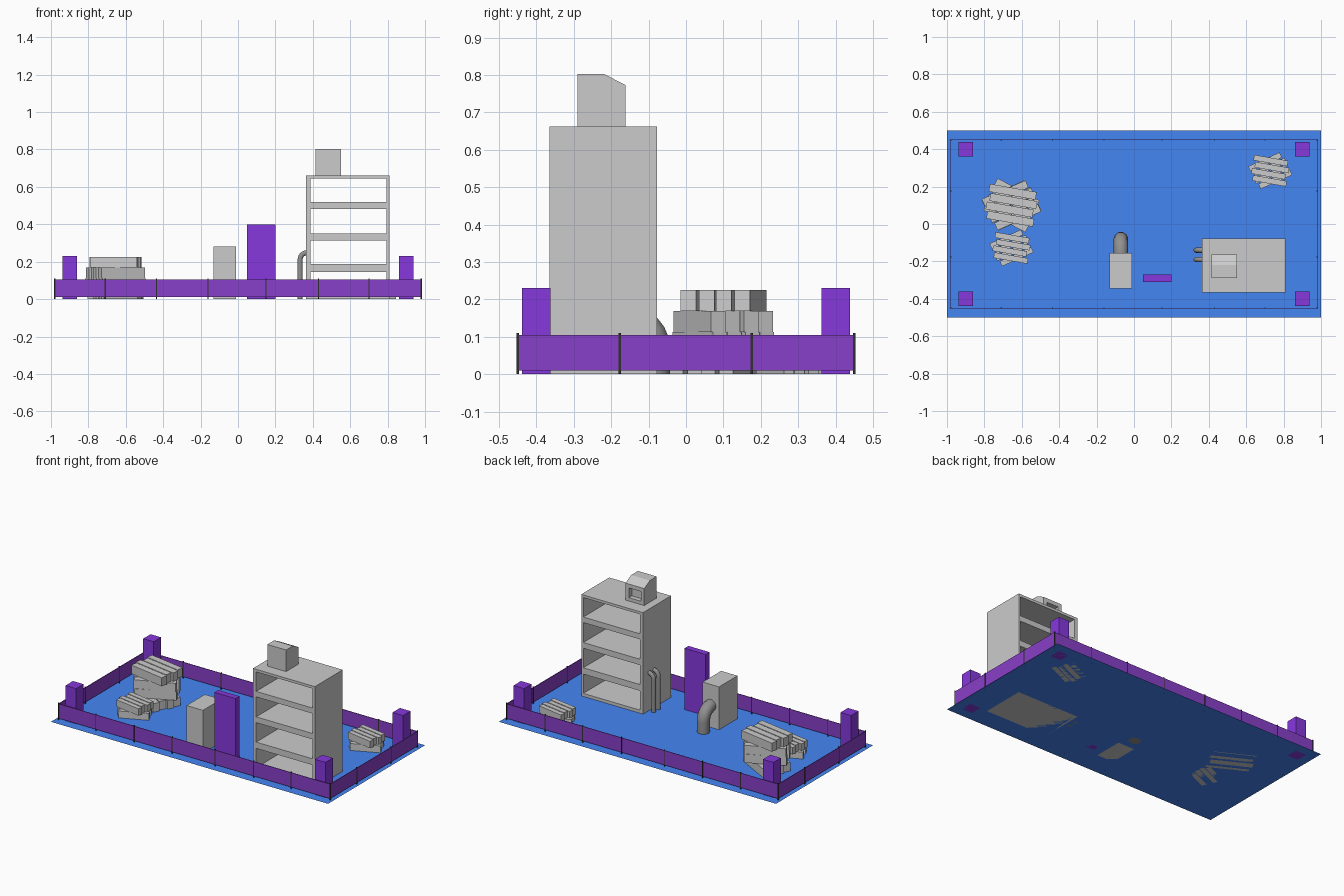
import bpy, bmesh, math
from mathutils import Matrix

if "Cube" in bpy.data.objects:
    bpy.data.objects.remove(bpy.data.objects["Cube"])


def material(name, r, g, b):
    m = bpy.data.materials.new(name)
    m.diffuse_color = (r, g, b, 1)
    m.use_nodes = True
    m.node_tree.nodes["Principled BSDF"].inputs["Base Color"].default_value = m.diffuse_color
    return m


BLUE = material("ground_blue", 0.06, 0.24, 0.9)
PURPLE = material("post_purple", 0.24, 0.04, 0.72)
FENCE = material("fence_purple", 0.25, 0.05, 0.58)
BLACK = material("black", 0.03, 0.03, 0.03)
DARK = material("dark_grey", 0.28, 0.28, 0.28)


def finish(name, bm, mat=None):
    me = bpy.data.meshes.new(name)
    bmesh.ops.recalc_face_normals(bm, faces=bm.faces)
    bm.to_mesh(me)
    bm.free()
    ob = bpy.data.objects.new(name, me)
    bpy.context.collection.objects.link(ob)
    if mat:
        me.materials.append(mat)
    return ob


def add_box(bm, x0, x1, y0, y1, z0, z1, spin=None):
    """Box from its limits, optionally transformed afterwards."""
    m = Matrix.Translation(((x0 + x1) / 2, (y0 + y1) / 2, (z0 + z1) / 2))
    m = m @ Matrix.Diagonal((x1 - x0, y1 - y0, z1 - z0, 1))
    bmesh.ops.create_cube(bm, size=1, matrix=spin @ m if spin else m)


def boxes(name, limits, mat=None):
    bm = bmesh.new()
    for lim in limits:
        add_box(bm, *lim)
    return finish(name, bm, mat)


def pipe(name, points, radius, mat, sides_res=3):
    """Round tube along a path."""
    cu = bpy.data.curves.new(name, 'CURVE')
    cu.dimensions = '3D'
    cu.bevel_depth = radius
    cu.bevel_resolution = sides_res
    cu.use_fill_caps = True
    sp = cu.splines.new('POLY')
    sp.points.add(len(points) - 1)
    for p, co in zip(sp.points, points):
        p.co = (*co, 1)
    ob = bpy.data.objects.new(name, cu)
    bpy.context.collection.objects.link(ob)
    bpy.ops.object.select_all(action='DESELECT')
    ob.select_set(True)
    bpy.context.view_layer.objects.active = ob
    bpy.ops.object.convert(target='MESH')
    ob = bpy.context.object
    ob.data.materials.clear()
    ob.data.materials.append(mat)
    bpy.ops.object.shade_smooth_by_angle(angle=math.radians(50))


def elbow(r, steps=6):
    """Quarter bend: (outward, up) offsets from the bend centre, top to side."""
    angles = [math.pi / 2 * (1 - i / steps) for i in range(steps + 1)]
    return [(r * math.cos(a), r * math.sin(a)) for a in angles]


def plank_stack(name, cx, cy, half_len, half_wid, count, height, angles):
    """Layers of parallel planks, each layer turned by its own angle."""
    bm = bmesh.new()
    pitch = 2 * half_wid / count
    for k, deg in enumerate(angles):
        spin = Matrix.Translation((cx, cy, k * height)) @ Matrix.Rotation(math.radians(deg), 4, 'Z')
        for i in range(count):
            y = -half_wid + i * pitch
            shift = 0.006 * (-1) ** i
            add_box(bm, -half_len + shift, half_len + shift,
                    y + 0.003, y + pitch - 0.003, 0, height, spin)
    finish(name, bm)


# ground sheet
bm = bmesh.new()
bmesh.ops.create_grid(bm, x_segments=1, y_segments=1, size=1, matrix=Matrix.Diagonal((1, 0.5, 1, 1)))
finish("ground", bm, BLUE)

# perimeter fence panels and thin uprights
FX, FY, T = 0.98, 0.45, 0.002
for s, tag in ((-1, "a"), (1, "b")):
    boxes("fence_long_" + tag, [(-FX, FX, s * FY - T, s * FY + T, 0.01, 0.105)], FENCE)
    boxes("fence_short_" + tag, [(s * FX - T, s * FX + T, -FY, FY, 0.01, 0.105)], FENCE)
spots = [(x, s * FY) for x in (-0.98, -0.71, -0.435, -0.16, 0.15, 0.43, 0.70, 0.98) for s in (-1, 1)]
spots += [(s * FX, y) for y in (-0.177, 0.176) for s in (-1, 1)]
boxes("fence_uprights", [(x - 0.003, x + 0.003, y - 0.003, y + 0.003, 0, 0.11) for x, y in spots], BLACK)

# corner posts and sign slab
boxes("corner_posts", [(sx * 0.9 - 0.038, sx * 0.9 + 0.038, sy * 0.4 - 0.038, sy * 0.4 + 0.038, 0, 0.23)
                       for sx in (-1, 1) for sy in (-1, 1)], PURPLE)
boxes("sign_slab", [(0.047, 0.2, -0.31, -0.27, 0, 0.4)], PURPLE)

# open-sided building: walls, floors and roof
Y0, Y1 = -0.365, -0.077
floors = [(0, 0.02), (0.146, 0.187), (0.314, 0.352), (0.482, 0.518), (0.645, 0.662)]
boxes("building_frame", [(0.364, 0.387, Y0, Y1, 0, 0.662), (0.795, 0.81, Y0, Y1, 0, 0.662)]
      + [(0.387, 0.795, Y0, Y1, a, b) for a, b in floors])

# roof cabin with sloped back top and a recessed window
bm = bmesh.new()
profile = [(-0.29, 0.662), (-0.162, 0.662), (-0.162, 0.773), (-0.22, 0.803), (-0.29, 0.803)]
face = bm.faces.new([bm.verts.new((0.415, y, z)) for y, z in profile])
ext = bmesh.ops.extrude_face_region(bm, geom=[face])
bmesh.ops.translate(bm, vec=(0.135, 0, 0), verts=[v for v in ext["geom"] if isinstance(v, bmesh.types.BMVert)])
bmesh.ops.recalc_face_normals(bm, faces=bm.faces)
back = [f for f in bm.faces if f.normal.y > 0.99]
bmesh.ops.inset_individual(bm, faces=back, thickness=0.034)
bmesh.ops.translate(bm, vec=(0, 0, -0.002), verts=back[0].verts)
rim = bmesh.ops.inset_individual(bm, faces=back, thickness=0.0005)
bmesh.ops.translate(bm, vec=(0, -0.03, 0), verts=back[0].verts)
finish("roof_cabin", bm)

# twin wall pipes on the building
for i, y in enumerate((-0.14, -0.19)):
    bend = [(0.367 - o, y, 0.212 + u) for o, u in elbow(0.035)]
    pipe("wall_pipe_%d" % (i + 1), [(0.375, y, 0.247)] + bend + [(0.332, y, 0)], 0.014, DARK)

# pump box with large elbow pipe
boxes("pump_box", [(-0.13, -0.012, -0.345, -0.155, 0, 0.28)])
bend = [(-0.07, -0.155 + o, 0.07 + u) for o, u in elbow(0.075)]
pipe("elbow_pipe", [(-0.07, -0.165, 0.145)] + bend + [(-0.07, -0.08, 0)], 0.039, DARK)

# plank stacks
plank_stack("large_plank_stack", -0.655, 0.1, 0.127, 0.096, 4, 0.0562, (-28, 25, 23, -10))
plank_stack("small_plank_stack_left", -0.655, -0.128, 0.092, 0.072, 4, 0.045, (24, -10))
plank_stack("small_plank_stack_right", 0.728, 0.285, 0.092, 0.072, 4, 0.045, (24, -10))
